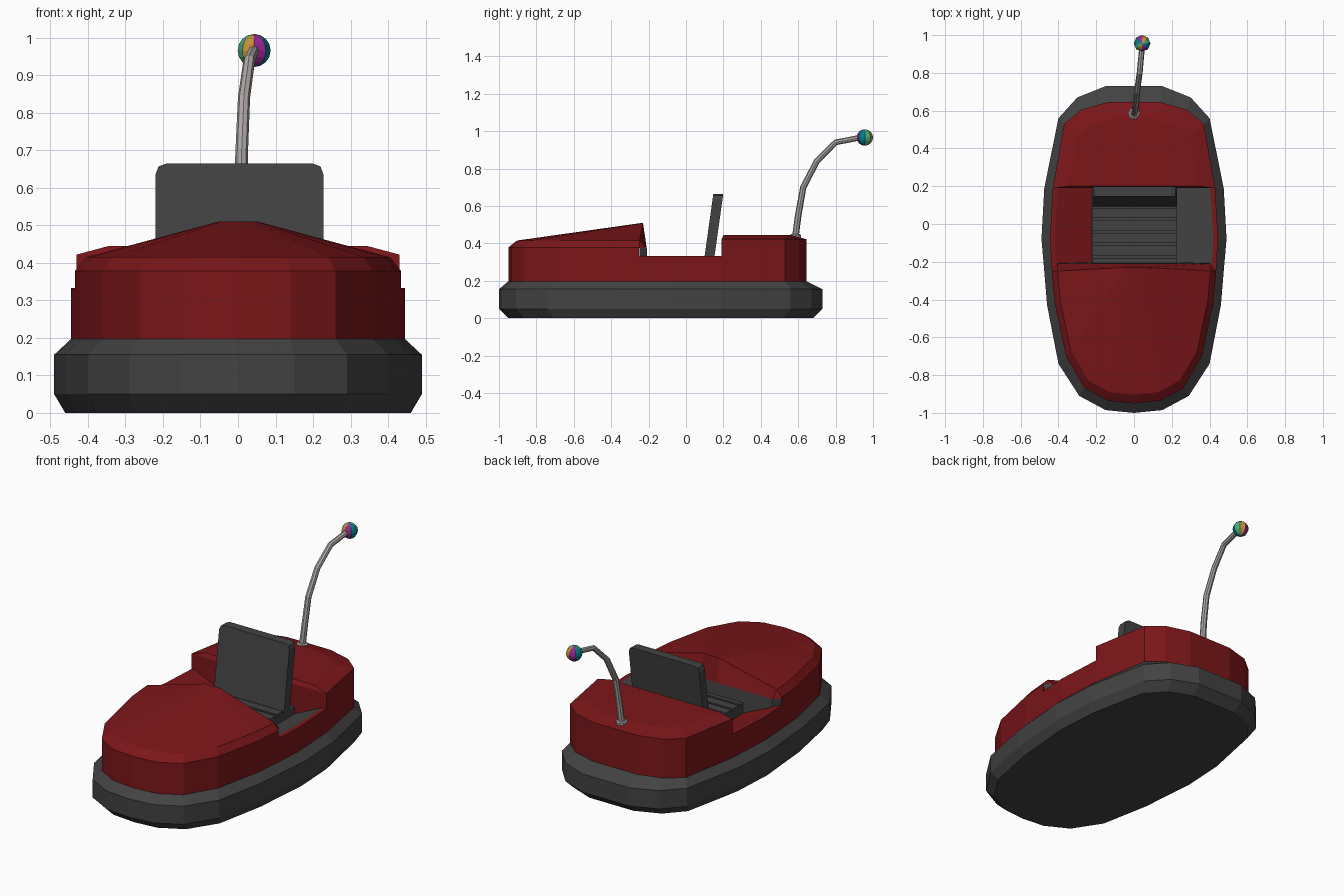
import bpy, bmesh, math
from mathutils import Vector

if "Cube" in bpy.data.objects:
    bpy.data.objects.remove(bpy.data.objects["Cube"])


def material(name, r, g, b):
    m = bpy.data.materials.new(name)
    m.diffuse_color = (r, g, b, 1)
    m.use_nodes = True
    m.node_tree.nodes["Principled BSDF"].inputs["Base Color"].default_value = m.diffuse_color
    return m


RED = material("red_paint", 0.20, 0.008, 0.010)
DARK = material("dark_rubber", 0.055, 0.055, 0.055)
PALE = material("pale_metal", 0.42, 0.39, 0.38)


def finish(bm, name, mat):
    bmesh.ops.remove_doubles(bm, verts=bm.verts, dist=0.0005)
    bmesh.ops.recalc_face_normals(bm, faces=bm.faces)
    me = bpy.data.meshes.new(name)
    bm.to_mesh(me)
    bm.free()
    ob = bpy.data.objects.new(name, me)
    bpy.context.collection.objects.link(ob)
    if mat:
        me.materials.append(mat)
    return ob


def loft(name, rings, mat, closed=False, caps=()):
    """Bridge equal-length rings of points; caps lists ring indices to fill."""
    bm = bmesh.new()
    vs = [[bm.verts.new(p) for p in r] for r in rings]
    n = len(rings[0])
    for a, b in zip(vs, vs[1:]):
        for i in range(n if closed else n - 1):
            j = (i + 1) % n
            bm.faces.new((a[i], a[j], b[j], b[i]))
    for c in caps:
        bm.faces.new(vs[c])
    return finish(bm, name, mat)


def mirror(half):
    """Half outline from front to rear -> full loop."""
    return half + [(-x, y) for x, y in reversed(half) if x > 0]


def ring(pts, z, sx=1.0, sy=1.0, cy=0.0):
    return [(x * sx, cy + (y - cy) * sy, z) for x, y in pts]


def box(name, x0, x1, y0, y1, z0, z1, mat):
    p = [(x0, y0), (x1, y0), (x1, y1), (x0, y1)]
    return loft(name, [ring(p, z0), ring(p, z1)], mat, True, (0, 1))


def arc(half):
    """Half outline starting at the middle -> open arc from -x to +x."""
    return [(-x, y) for x, y in reversed(half) if x > 0] + half


# Plan outlines, front to rear
outer = [(0, -1), (.15, -.985), (.29, -.91), (.40, -.74), (.46, -.43), (.475, -.25),
         (.49, -.08), (.475, .19), (.40, .56), (.30, .67), (.15, .73), (0, .73)]
inner = [(0, -.95), (.14, -.935), (.26, -.87), (.36, -.70), (.42, -.42), (.435, -.25),
         (.445, -.08), (.43, .19), (.37, .53), (.28, .605), (.14, .645), (0, .645)]

# Bumper ring and underside
o = mirror(outer)
loft("bumper", [ring(o, 0, .94, .94, -.135), ring(o, .05), ring(o, .155),
                ring(mirror(inner), .197)], DARK, True, (0,))

# Front body with domed hood
front = arc(inner[:6])
lip = ring(front, .415, .93, .935, -.235)
crest = [(x * .12, -.23, .51) for x, y in front]
loft("front_body", [ring(front, .19), ring(front, .378), lip, crest], RED)

# Dashboard: red upper lip, grey lower panel
top = [(-.435, -.25, .378), lip[0], (-.052, -.23, .51), (.052, -.23, .51), lip[-1], (.435, -.25, .378)]
mid = [(x, -.25 if abs(x) > .42 else -.21, .375) for x, y, z in top]
low = [(x * .97, y + .01, .2) for x, y, z in mid]
loft("dashboard", [top, mid], RED)
loft("dashboard_panel", [mid, low], DARK)

# Rear body with shallow crowned deck
rear = arc(inner[:6:-1])
loft("rear_body", [ring(rear, .19), ring(rear, .422), ring(rear, .445, .80, .78, .24)],
     RED, True, (2,))

# Low cockpit side walls and their inner slopes
for s, name, mat in ((-1, "left", RED), (1, "right", DARK)):
    side = [(s * x, y) for x, y in inner[5:8]]
    rim = [(x - s * .025, y, .333) for x, y in side]
    foot = [(s * .225, y, .25) for x, y in side]
    loft(name + "_side_wall", [ring(side, .19), ring(side, .333), rim], RED)
    loft(name + "_inner_slope", [rim, foot], mat)

# Cockpit floor
box("cockpit_floor", -.40, .40, -.25, .19, .18, .215, DARK)

# Seat base with slats
box("seat_base", -.22, .228, -.235, .19, .21, .29, DARK)
for i in range(5):
    y = -.232 + i * .066
    box(f"seat_slat_{i + 1}", -.22, .228, y, y + .052, .285, .306, DARK)

# Leaning backrest with clipped top corners
prof = [(-.22, .25), (.228, .25), (.228, .635), (.220, .657), (.198, .665),
        (-.19, .665), (-.212, .657), (-.22, .635)]
lean = [[(x, y0 + (z - .335) * .14, z) for x, z in prof] for y0 in (.10, .153)]
loft("backrest", lean, DARK, True, (0, 1))

# Bent pole
path = [Vector(p) for p in ((0, .583, .42), (.006, .60, .55), (.010, .627, .70), (.016, .70, .84),
                            (.030, .80, .94), (.042, .93, .965))]
rings = []
for i, p in enumerate(path):
    t = (path[min(i + 1, 5)] - path[max(i - 1, 0)]).normalized()
    u = Vector((1, 0, 0))
    u = (u - t * u.dot(t)).normalized()
    v = t.cross(u)
    rad = .018 - .0006 * i
    rings.append([p + rad * (u * math.cos(a) + v * math.sin(a))
                  for a in (k * math.tau / 8 for k in range(8))])
loft("pole", rings, PALE, True, (0, 5))

# Pole collar
disc = [(.03 * math.cos(k * math.tau / 10), .585 + .03 * math.sin(k * math.tau / 10)) for k in range(10)]
loft("pole_collar", [ring(disc, .42), ring(disc, .445), ring(disc, .45, .75, .75, .585)],
     PALE, True, (0, 2))

# Striped ball on the pole tip
bm = bmesh.new()
bmesh.ops.create_uvsphere(bm, u_segments=8, v_segments=8, radius=.044)
for f in bm.faces:
    c = f.calc_center_median()
    f.material_index = int((math.atan2(c.y, c.x) % math.tau) / (math.tau / 8)) % 4
ball = finish(bm, "pole_ball", None)
for args in (("green", .07, .42, .20), ("orange", .55, .28, .04),
             ("magenta", .32, .02, .30), ("teal", .0, .22, .26)):
    ball.data.materials.append(material(*args))
ball.location = (.043, .956, .966)
